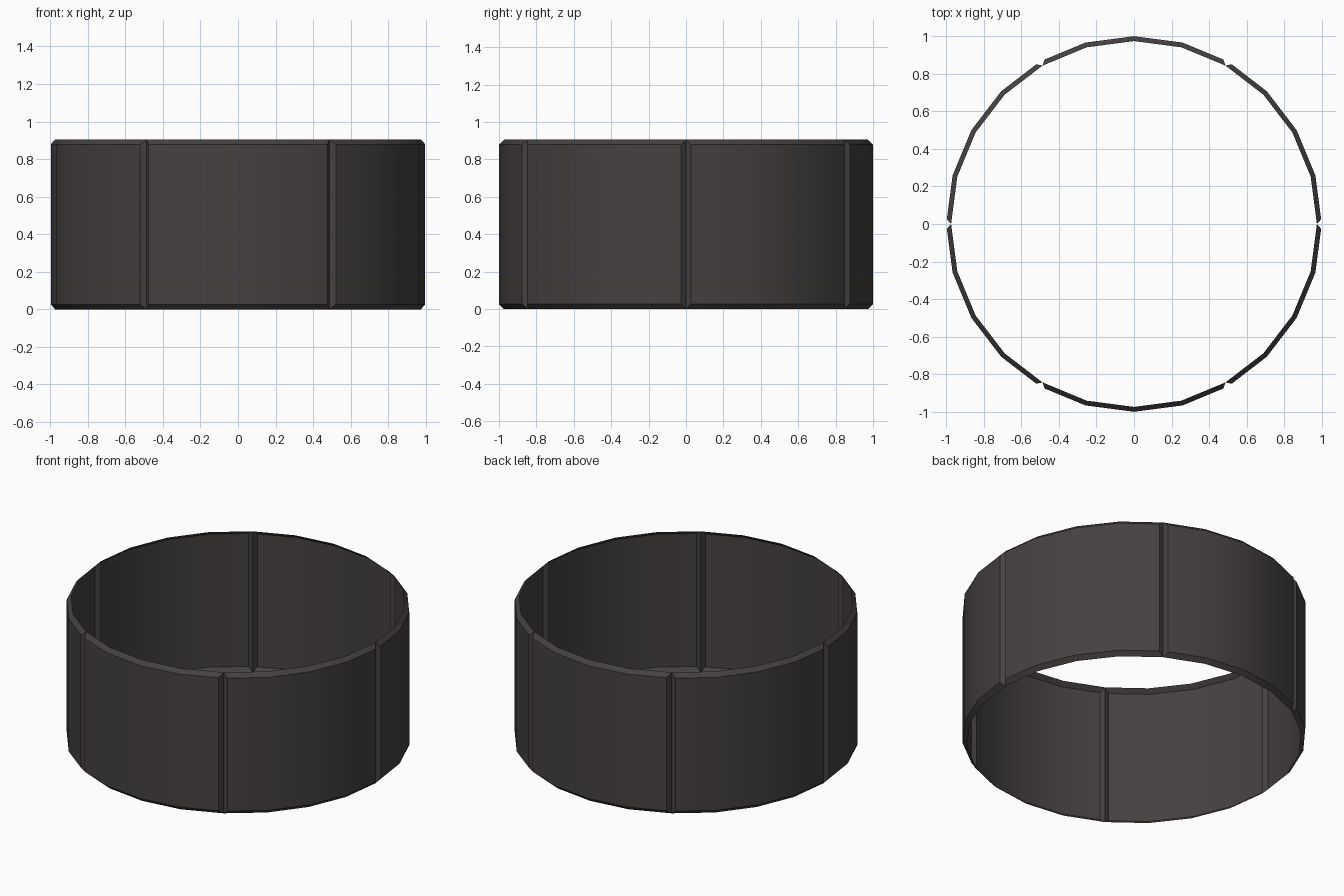
import bpy, bmesh, math

if "Cube" in bpy.data.objects:
    bpy.data.objects.remove(bpy.data.objects["Cube"])

H = 0.905      # height
R = 1.0        # outer radius
C = 0.026      # chamfer size

mat = bpy.data.materials.new("dark brown grey")
mat.diffuse_color = (0.060, 0.052, 0.051, 1)
mat.use_nodes = True
mat.node_tree.nodes["Principled BSDF"].inputs["Base Color"].default_value = mat.diffuse_color


def polar(r, deg):
    a = math.radians(deg)
    return r * math.cos(a), r * math.sin(a)


def curved_panel(index):
    """One open-backed sixth of the ring, chamfered along all four edges."""
    start = index * 60
    corners = [start + 15 * i for i in range(5)]
    wall = [polar(R, a) for a in corners]
    rim = [polar(R - C, a) for a in corners]
    # pull both wall ends back along their facets to open the seam grooves
    t = C / (2 * R * math.sin(math.radians(7.5)))
    for end, nxt in ((0, 1), (4, 3)):
        wall[end] = tuple(p + (q - p) * t for p, q in zip(wall[end], wall[nxt]))
    bm = bmesh.new()
    rows = [[bm.verts.new((x, y, z)) for x, y in line]
            for line, z in ((rim, 0), (wall, C), (wall, H - C), (rim, H))]
    # lower chamfer, wall and upper chamfer
    for low, high in zip(rows, rows[1:]):
        for i in range(4):
            bm.faces.new((low[i], low[i + 1], high[i + 1], high[i]))
    # chamfers along the seams
    bm.faces.new([rows[k][0] for k in (0, 1, 2, 3)])
    bm.faces.new([rows[k][4] for k in (3, 2, 1, 0)])
    mesh = bpy.data.meshes.new("curved_panel")
    bm.to_mesh(mesh)
    bm.free()
    mesh.materials.append(mat)
    obj = bpy.data.objects.new(f"curved_panel_{index + 1}", mesh)
    bpy.context.collection.objects.link(obj)
    bpy.ops.object.select_all(action='DESELECT')
    obj.select_set(True)
    bpy.context.view_layer.objects.active = obj
    bpy.ops.object.shade_smooth_by_angle(angle=math.radians(25))


for n in range(6):
    curved_panel(n)
